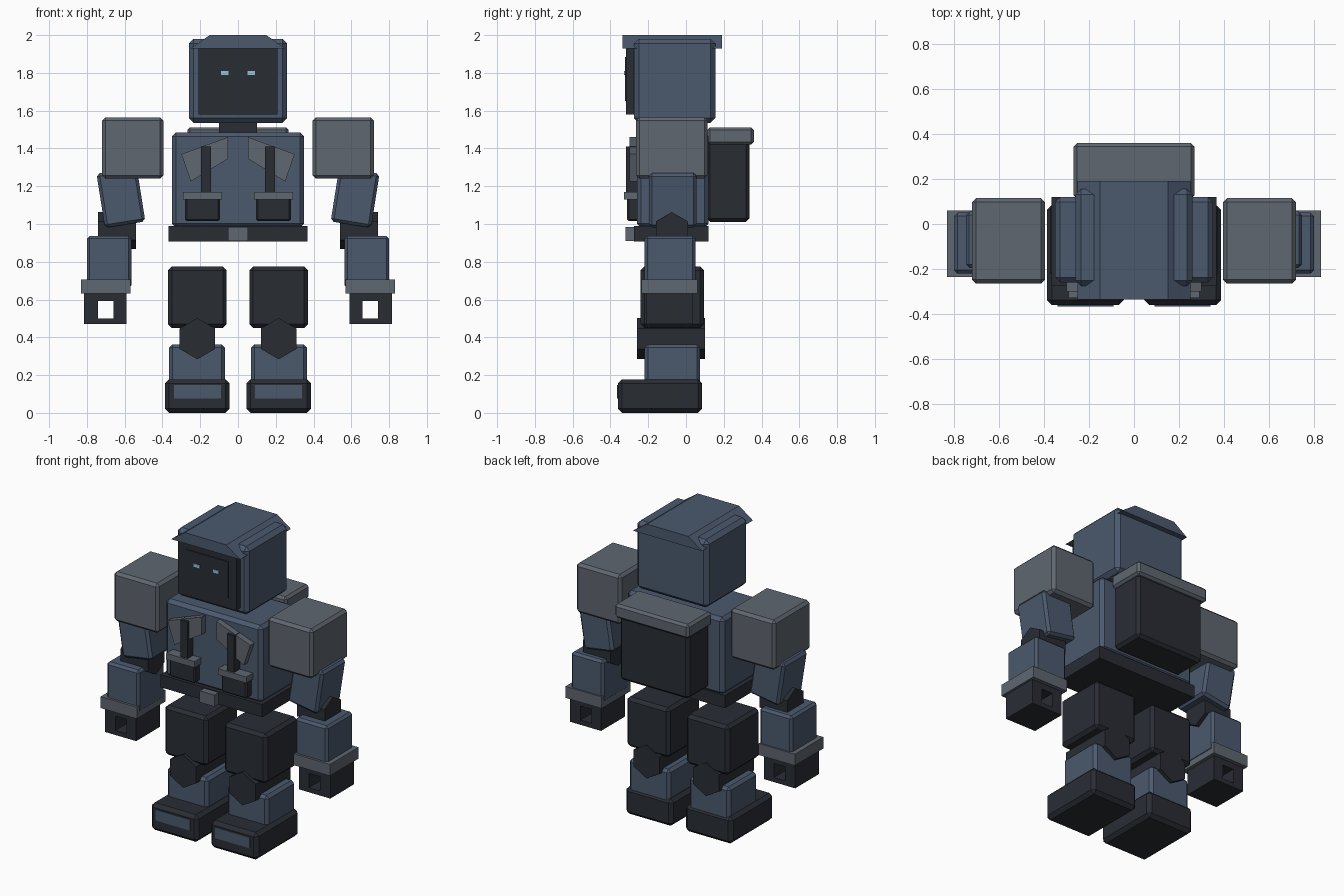
import bpy, bmesh
from math import radians, cos, sin, pi

if "Cube" in bpy.data.objects:
    bpy.data.objects.remove(bpy.data.objects["Cube"])


def material(name, rgb):
    m = bpy.data.materials.new(name)
    m.diffuse_color = (*rgb, 1)
    m.use_nodes = True
    m.node_tree.nodes["Principled BSDF"].inputs["Base Color"].default_value = m.diffuse_color
    return m


BLUE = material("blue_armor", (0.07, 0.10, 0.155))
DARK = material("dark_rubber", (0.022, 0.026, 0.034))
GREY = material("grey_plate", (0.115, 0.135, 0.16))
GLOW = material("eye_light", (0.30, 0.55, 0.70))


def finish(bm, name, mat, bevel=0.0):
    if bevel:
        bmesh.ops.bevel(bm, geom=bm.edges[:], offset=bevel, segments=1,
                        affect='EDGES', profile=0.5)
    bmesh.ops.recalc_face_normals(bm, faces=bm.faces[:])
    me = bpy.data.meshes.new(name)
    bm.to_mesh(me)
    bm.free()
    me.materials.append(mat)
    ob = bpy.data.objects.new(name, me)
    bpy.context.collection.objects.link(ob)
    return ob


def box(name, mat, x, y, z, bevel=0.0, tilt=0.0):
    """Box from (min, max) ranges, tilted about its own centre around y."""
    bm = bmesh.new()
    bmesh.ops.create_cube(bm, size=1)
    for v in bm.verts:
        for i, r in enumerate((x, y, z)):
            v.co[i] *= abs(r[1] - r[0])
    ob = finish(bm, name, mat, bevel)
    ob.location = [sum(r) / 2 for r in (x, y, z)]
    ob.rotation_euler.y = tilt
    return ob


def prism(name, mat, pts, lo, hi, axis='Y'):
    """Extrude a profile: (x, z) points along y, or (y, z) points along x."""
    bm = bmesh.new()
    def place(p, d):
        return (p[0], d, p[1]) if axis == 'Y' else (d, p[0], p[1])
    a = [bm.verts.new(place(p, lo)) for p in pts]
    b = [bm.verts.new(place(p, hi)) for p in pts]
    bm.faces.new(a)
    bm.faces.new(b[::-1])
    for i in range(len(pts)):
        j = (i + 1) % len(pts)
        bm.faces.new((a[i], b[i], b[j], a[j]))
    return finish(bm, name, mat)


def hexagon(cx, cz, r):
    return [(cx + r * sin(i * pi / 3), cz + r * cos(i * pi / 3)) for i in range(6)]


def rect(x0, x1, z0, z1):
    return [(x0, z0), (x1, z0), (x1, z1), (x0, z1)]


def square_tube(name, mat, outer, inner, y0, y1):
    """Block with a rectangular hole running along y."""
    bm = bmesh.new()
    loops = [[bm.verts.new((x, y, z)) for x, z in pts]
             for pts, y in ((outer, y0), (outer, y1), (inner, y1), (inner, y0))]
    for k in range(4):
        a, b = loops[k], loops[(k + 1) % 4]
        for i in range(4):
            j = (i + 1) % 4
            bm.faces.new((a[i], a[j], b[j], b[i]))
    return finish(bm, name, mat)


# Head, hood and face
box("head", BLUE, (-.26, .26), (-.275, .155), (1.535, 1.98), .025)
prism("hood", BLUE, [(-.25, 1.93), (.25, 1.93), (.15, 2.0), (-.15, 2.0)], -.335, .19)
box("face_plate", DARK, (-.21, .21), (-.318, -.26), (1.58, 1.93))
box("visor", DARK, (-.155, .155), (-.324, -.31), (1.65, 1.885))
box("neck", DARK, (-.10, .10), (-.16, .04), (1.46, 1.56))

# Torso, belt and backpack
box("torso", BLUE, (-.35, .35), (-.26, .12), (.98, 1.485), .022)
box("belt", DARK, (-.367, .367), (-.275, .12), (.907, .99))
box("buckle", GREY, (-.053, .053), (-.32, -.26), (.91, .985))
box("backpack", DARK, (-.25, .25), (.11, .335), (1.01, 1.45), .018)
box("backpack_lid", GREY, (-.268, .268), (.112, .36), (1.42, 1.512), .015)

for s, side in ((-1, "left"), (1, "right")):
    def sx(a, b):
        return tuple(sorted((s * a, s * b)))

    # Face and chest details
    box(f"eye_{side}", GLOW, sx(.05, .09), (-.329, -.315), (1.79, 1.81))
    chest = [(.30, 1.37), (.053, 1.46), (.053, 1.345), (.25, 1.225)]
    prism(f"chest_plate_{side}", GREY, [(s * x, z) for x, z in chest], -.30, -.25)
    box(f"strap_{side}", DARK, sx(.143, .195), (-.318, -.25), (1.165, 1.41))
    box(f"pouch_{side}", DARK, sx(.095, .28), (-.312, -.25), (1.015, 1.145), .01)
    box(f"pouch_flap_{side}", GREY, sx(.085, .29), (-.328, -.25), (1.13, 1.17))

    # Arm
    box(f"shoulder_{side}", GREY, sx(.395, .72), (-.265, .115), (1.24, 1.565), .018)
    box(f"upper_arm_{side}", BLUE, sx(.512, .728), (-.195, .055), (.995, 1.285),
        .016, s * radians(9))
    prism(f"elbow_{side}", DARK, hexagon(-.075, .965, .098), *sx(.54, .74), axis='X')
    box(f"forearm_{side}", BLUE, sx(.565, .80), (-.22, .05), (.66, .937), .015)
    box(f"cuff_{side}", GREY, sx(.568, .83), (-.235, .06), (.632, .707))
    square_tube(f"hand_{side}", DARK, rect(*sx(.59, .815), .47, .64),
                rect(*sx(.66, .74), .50, .593), -.21, .035)

    # Leg
    box(f"thigh_{side}", DARK, sx(.06, .37), (-.24, .095), (.45, .775), .02)
    prism(f"knee_{side}", DARK, hexagon(s * .215, .393, .109), -.26, .10)
    box(f"shin_{side}", BLUE, sx(.07, .365), (-.22, .075), (.10, .363), .018)
    box(f"foot_{side}", DARK, sx(.045, .387), (-.36, .085), (0, .178), .022)
    box(f"toe_plate_{side}", BLUE, sx(.09, .34), (-.366, -.34), (.077, .148))
